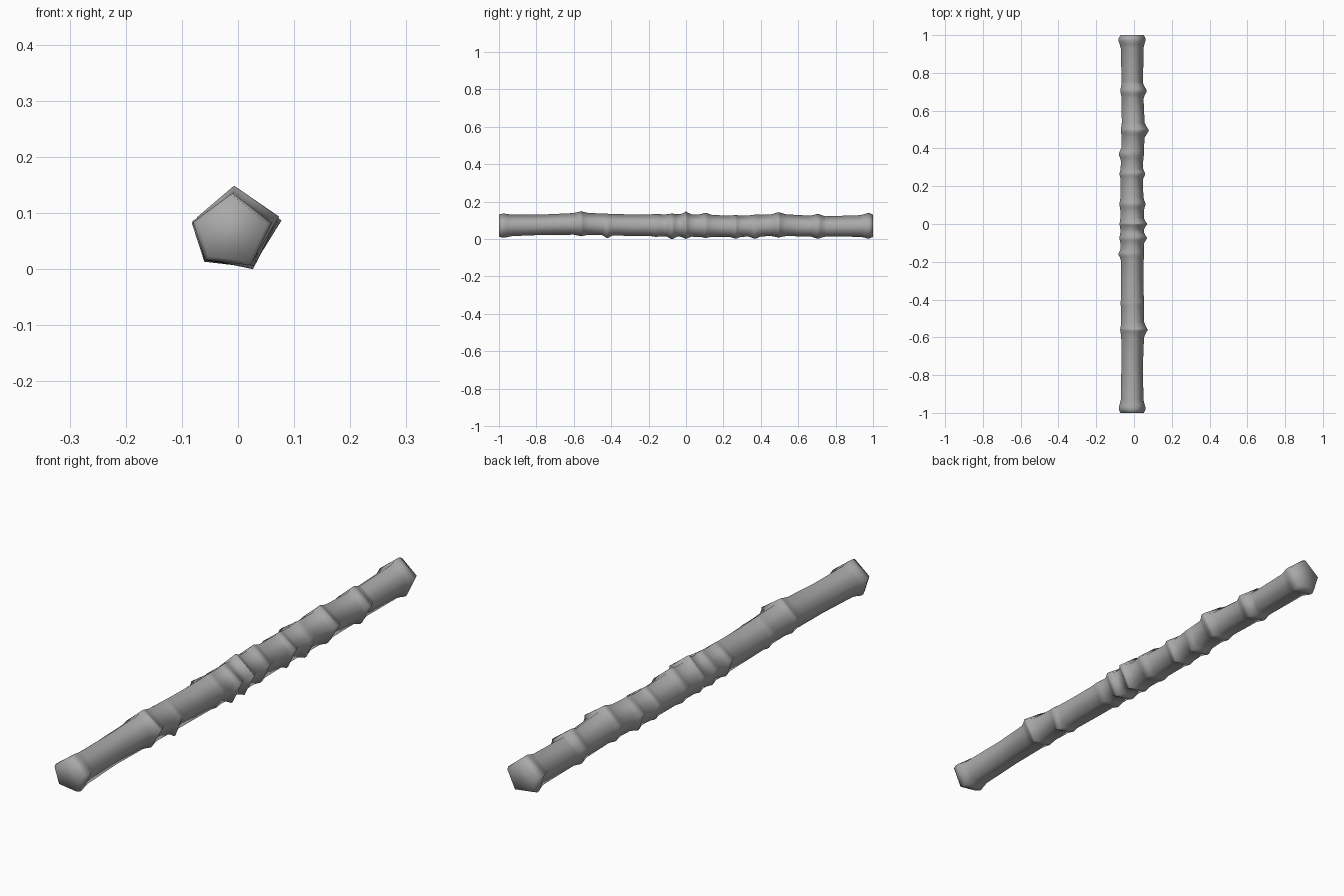
import bpy, bmesh, math

ANGLES = [math.radians(a) for a in (11, 90, 168, 227, 298)]  # right, top, left, low left, low right

# gently wandering centre line: y, x, z, radius
PATH = [(-1.0, -0.010, 0.083, 0.062), (-0.75, -0.010, 0.088, 0.058), (-0.56, -0.007, 0.092, 0.062),
        (-0.30, -0.009, 0.085, 0.061), (0.0, -0.010, 0.083, 0.064), (0.27, -0.012, 0.079, 0.060),
        (0.50, -0.004, 0.085, 0.062), (0.75, -0.009, 0.078, 0.058), (1.0, -0.010, 0.081, 0.062)]

# knots: y, half width, swelling at each of the five corners
KNOTS = [(-0.975, 0.045, (.012, .006, .012, .012, .010)),
         (-0.56, 0.040, (.020, .009, .006, .006, .010)),
         (-0.42, 0.028, (.002, 0, .004, .006, .020)),
         (-0.16, 0.030, (.003, .002, .014, .008, .004)),
         (-0.075, 0.030, (.019, .004, .006, .008, .018)),
         (0.0, 0.030, (.018, .014, .004, .006, .014)),
         (0.105, 0.035, (.012, .012, .006, .006, .008)),
         (0.265, 0.030, (.015, .004, .007, .006, .014)),
         (0.37, 0.035, (.002, .003, .014, .012, .016)),
         (0.495, 0.040, (.025, .012, .006, .008, .010)),
         (0.705, 0.040, (.022, .014, .008, .010, .014)),
         (0.975, 0.045, (.012, .012, .015, .014, .012))]


def centre(y):
    for a, b in zip(PATH, PATH[1:]):
        if y <= b[0] + 1e-6:
            t = (y - a[0]) / (b[0] - a[0])
            t = t * t * (3 - 2 * t)
            return [p + (q - p) * t for p, q in zip(a[1:], b[1:])]


def swelling(y, k):
    total = 0
    for ky, w, s in KNOTS:
        d = abs(y - ky) / w
        if d < 1:
            total = max(total, s[k] * (1 - d) ** 1.3)
    return total


# rings at both ends, along the path and around every knot
ys = {-1.0, 1.0} | {p[0] for p in PATH}
for ky, w, s in KNOTS:
    ys |= {round(ky + f * w, 4) for f in (-1, -.5, -.15, .15, .5, 1) if abs(ky + f * w) < 0.995}
ys = sorted(ys)

bm = bmesh.new()
rings = []
for y in ys:
    x, z, r = centre(y)
    ring = []
    for k, a in enumerate(ANGLES):
        rr = r + (swelling(y, k) if abs(y) < 1 else 0.001)
        ring.append(bm.verts.new((x + rr * math.cos(a), y, z + rr * math.sin(a))))
    rings.append(ring)
for a, b in zip(rings, rings[1:]):
    for k in range(5):
        j = (k + 1) % 5
        bm.faces.new((a[k], a[j], b[j], b[k]))
bm.faces.new(rings[0])
bm.faces.new(rings[-1])
bmesh.ops.recalc_face_normals(bm, faces=bm.faces)
# rest on the ground
low = min(v.co.z for v in bm.verts)
for v in bm.verts:
    v.co.z -= low
mesh = bpy.data.meshes.new("bamboo_pole")
bm.to_mesh(mesh)
bm.free()
pole = bpy.data.objects.new("bamboo_pole", mesh)
bpy.context.collection.objects.link(pole)

grey = bpy.data.materials.new("plain grey")
grey.diffuse_color = (0.40, 0.40, 0.40, 1)
mesh.materials.append(grey)

bpy.context.view_layer.objects.active = pole
pole.select_set(True)
bpy.ops.object.shade_smooth_by_angle(angle=math.radians(80))
